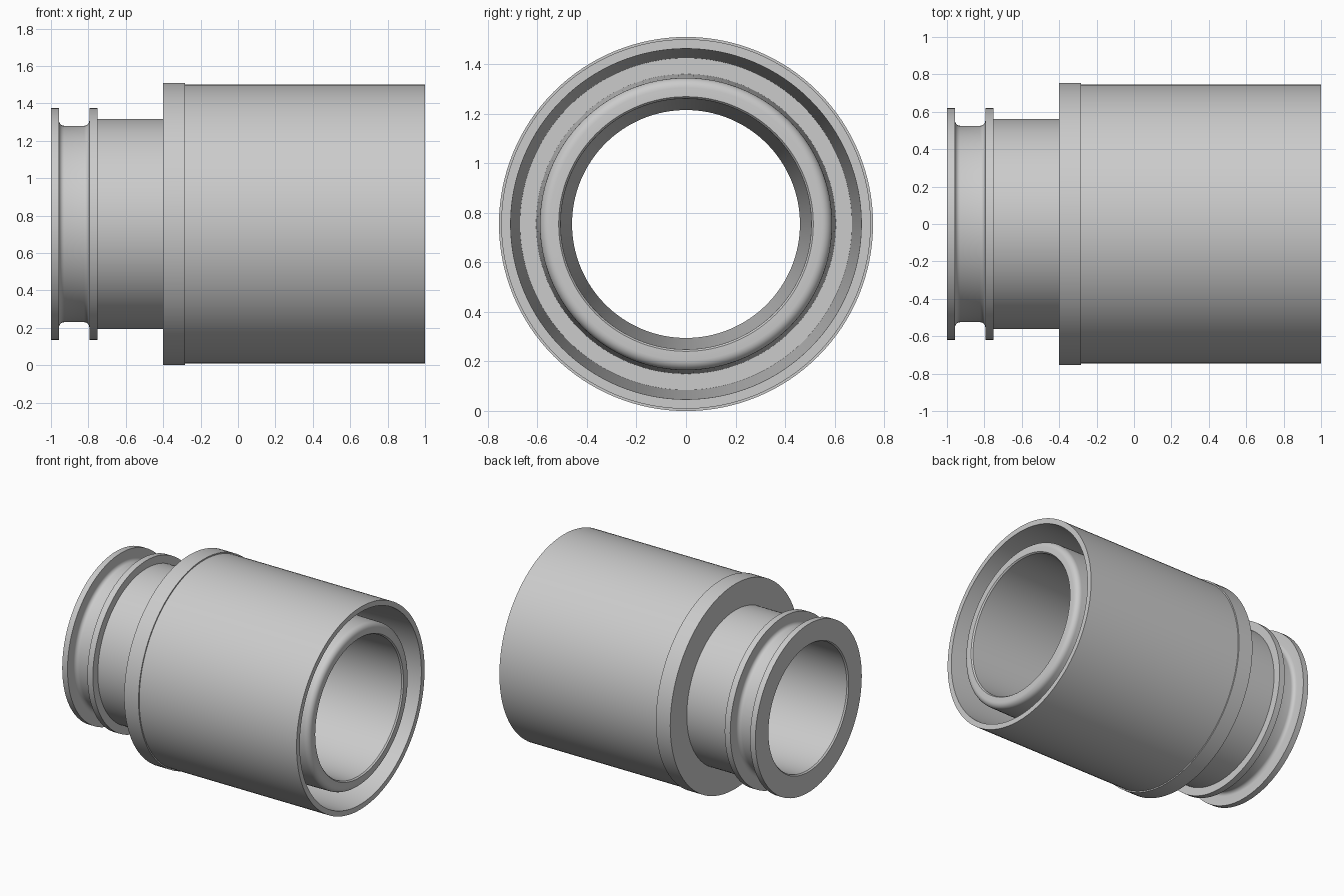
import bpy
import bmesh
import math

if "Cube" in bpy.data.objects:
    bpy.data.objects.remove(bpy.data.objects["Cube"])

SEGMENTS = 128
AXIS_Z = 0.755


def arc(cx, cr, rad, a0, a1, n=6):
    """Fillet points in the (x, radius) plane, angles in degrees."""
    pts = []
    for i in range(n + 1):
        a = math.radians(a0 + (a1 - a0) * i / n)
        pts.append((cx + rad * math.cos(a), cr + rad * math.sin(a)))
    return pts


def lathe(name, profile, material):
    """Turn a closed (x, radius) profile around the horizontal x axis."""
    bm = bmesh.new()
    rings = []
    for s in range(SEGMENTS):
        a = 2 * math.pi * s / SEGMENTS
        rings.append([bm.verts.new((x, r * math.sin(a), AXIS_Z + r * math.cos(a)))
                      for x, r in profile])
    n = len(profile)
    for s in range(SEGMENTS):
        here, nxt = rings[s], rings[(s + 1) % SEGMENTS]
        for i in range(n):
            j = (i + 1) % n
            bm.faces.new((here[i], here[j], nxt[j], nxt[i]))
    bmesh.ops.recalc_face_normals(bm, faces=bm.faces)
    mesh = bpy.data.meshes.new(name)
    bm.to_mesh(mesh)
    bm.free()
    mesh.materials.append(material)
    obj = bpy.data.objects.new(name, mesh)
    bpy.context.collection.objects.link(obj)
    bpy.ops.object.select_all(action='DESELECT')
    obj.select_set(True)
    bpy.context.view_layer.objects.active = obj
    bpy.ops.object.shade_smooth_by_angle(angle=math.radians(30))
    return obj


grey = bpy.data.materials.new("plain grey")
grey.diffuse_color = (0.6, 0.6, 0.6, 1)
grey.use_nodes = True
grey.node_tree.nodes["Principled BSDF"].inputs["Base Color"].default_value = grey.diffuse_color

# End flange, grooved seat with rounded corners, second flange
flanges = [(-1.0, 0.62), (-0.957, 0.62)]
flanges += arc(-0.929, 0.553, 0.028, 180, 270)
flanges += arc(-0.823, 0.553, 0.028, 270, 360)
flanges += [(-0.795, 0.62), (-0.75, 0.62)]

# Plain neck, raised collar and wide outer barrel
barrel = [(-0.75, 0.562), (-0.40, 0.562), (-0.40, 0.755), (-0.283, 0.755),
          (-0.283, 0.746), (1.0, 0.746)]

# Tapered cavity between the barrel and the inner tube
cavity = [(1.0, 0.708), (-0.28, 0.67), (-0.28, 0.605)]

# Rounded tip of the inner tube
tip = arc(0.95, 0.55, 0.04, 90, 0)

# Tapered bore with a small chamfer at each mouth
bore = [(0.99, 0.514), (0.98, 0.506), (-0.99, 0.46), (-1.0, 0.468)]

lathe("sleeve_coupling", flanges + barrel + cavity + tip + bore, grey)
